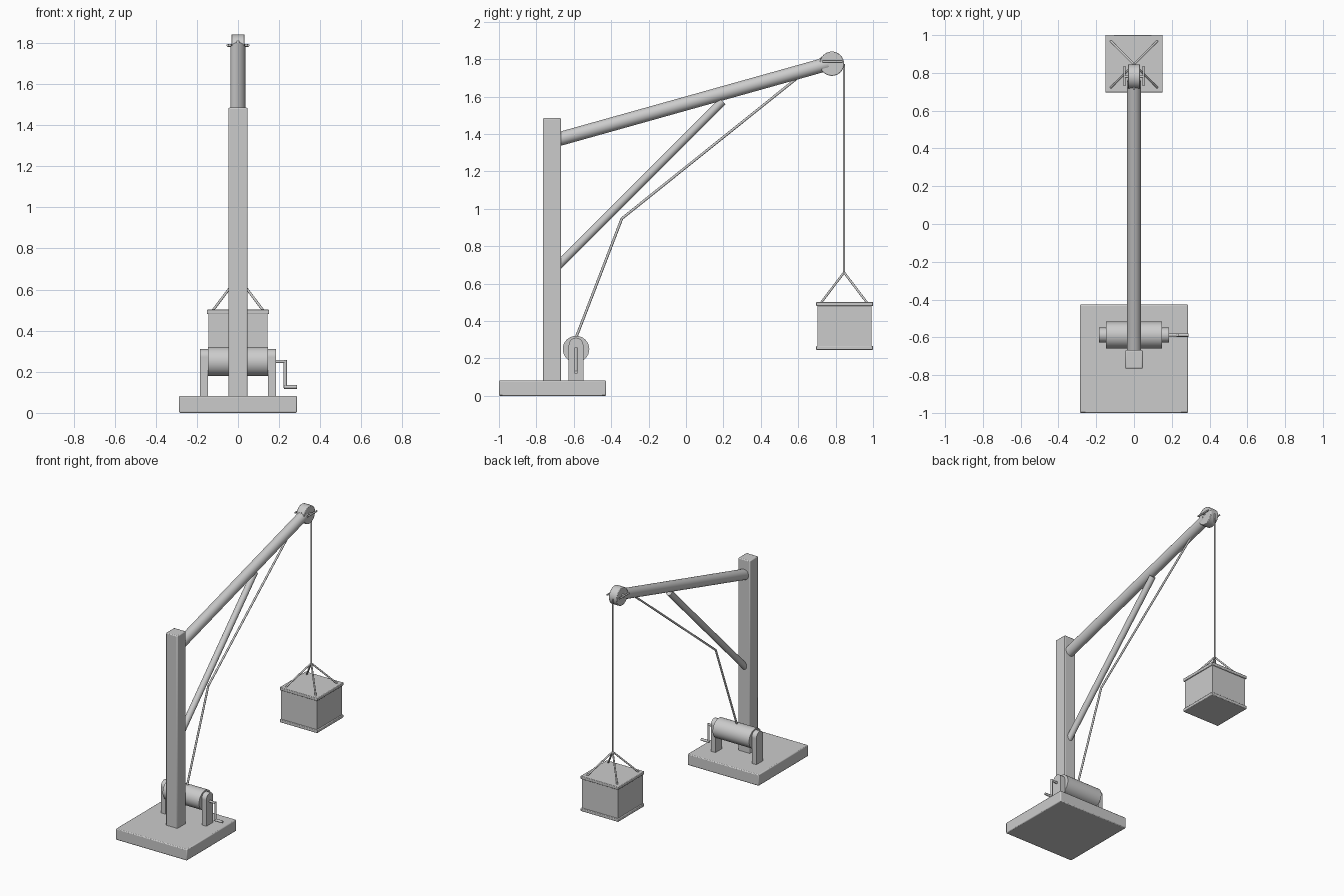
import bpy, math
from mathutils import Vector

if "Cube" in bpy.data.objects:
    bpy.data.objects.remove(bpy.data.objects["Cube"])

grey = bpy.data.materials.new("plain grey")
grey.diffuse_color = (0.6, 0.6, 0.6, 1)
grey.use_nodes = True
grey.node_tree.nodes["Principled BSDF"].inputs["Base Color"].default_value = grey.diffuse_color


def finish(ob, name, bevel=0.0):
    ob.name = name
    ob.data.materials.append(grey)
    if bevel:
        mod = ob.modifiers.new("rounded edges", 'BEVEL')
        mod.width = bevel
        mod.segments = 2
        mod.limit_method = 'ANGLE'
    bpy.ops.object.shade_smooth_by_angle(angle=math.radians(40))
    return ob


def box(name, lo, hi, bevel=0.004):
    lo, hi = Vector(lo), Vector(hi)
    bpy.ops.mesh.primitive_cube_add(size=1, location=(lo + hi) / 2)
    ob = bpy.context.object
    ob.scale = hi - lo
    bpy.ops.object.transform_apply(location=False, rotation=False, scale=True)
    return finish(ob, name, bevel)


def rod(name, a, b, r, sides=12, bevel=0.0):
    a, b = Vector(a), Vector(b)
    d = b - a
    bpy.ops.mesh.primitive_cylinder_add(
        vertices=sides, radius=r, depth=d.length, location=(a + b) / 2,
        rotation=d.to_track_quat('Z', 'Y').to_euler())
    return finish(bpy.context.object, name, bevel)


# Base and mast
box("base", (-0.287, -1.0, 0), (0.287, -0.427, 0.082), 0.006)
box("mast", (-0.047, -0.765, 0.075), (0.047, -0.668, 1.485), 0.006)

# Boom and its brace
rod("boom", (0, -0.70, 1.367), (0, 0.76, 1.776), 0.037, 32)
rod("brace", (0, -0.70, 0.68), (0, 0.195, 1.575), 0.022, 24)

# Pulley with its axle and side straps
rod("pulley", (-0.032, 0.78, 1.776), (0.032, 0.78, 1.776), 0.065, 32, 0.004)
rod("pulley_axle", (-0.05, 0.78, 1.788), (0.05, 0.78, 1.788), 0.007)
for s in (-1, 1):
    rod("pulley_strap", (s * 0.05, 0.73, 1.788), (s * 0.05, 0.837, 1.788), 0.006)

# Rope from drum to boom tip, and hanging rope
path = [(0, -0.60, 0.28), (0, -0.343, 0.948), (0, 0.735, 1.812)]
for a, b in zip(path, path[1:]):
    rod("hoist_rope", a, b, 0.007)
rod("hanging_rope", (0, 0.845, 0.655), (0, 0.845, 1.775), 0.006)

# Crate with top and bottom rims
cy = 0.848
box("crate", (-0.144, cy - 0.144, 0.25), (0.144, cy + 0.144, 0.495), 0)
for z in (0.246, 0.48):
    box("crate_rim", (-0.152, cy - 0.152, z), (0.152, cy + 0.152, z + 0.022))

# Sling ropes to the crate corners
for sx in (-1, 1):
    for sy in (-1, 1):
        rod("sling_rope", (0, 0.845, 0.66),
            (sx * 0.123, 0.845 + sy * 0.123, 0.498), 0.006)

# Winch drum, axle and round-topped supports
wy, wz = -0.588, 0.25
rod("winch_drum", (-0.147, wy, wz), (0.147, wy, wz), 0.071, 32)
rod("winch_axle", (-0.18, wy, wz), (0.232, wy, wz), 0.008)
for s in (-1, 1):
    x0, x1 = sorted((s * 0.147, s * 0.184))
    box("winch_support", (x0, wy - 0.039, 0.075), (x1, wy + 0.039, 0.272), 0)
    rod("winch_support_top", (x0, wy, 0.272), (x1, wy, 0.272), 0.039, 32)

# Crank arm and handle
rod("crank_arm", (0.23, wy, wz + 0.008), (0.23, wy, 0.12), 0.008)
rod("crank_handle", (0.225, wy, 0.126), (0.288, wy, 0.126), 0.009)
